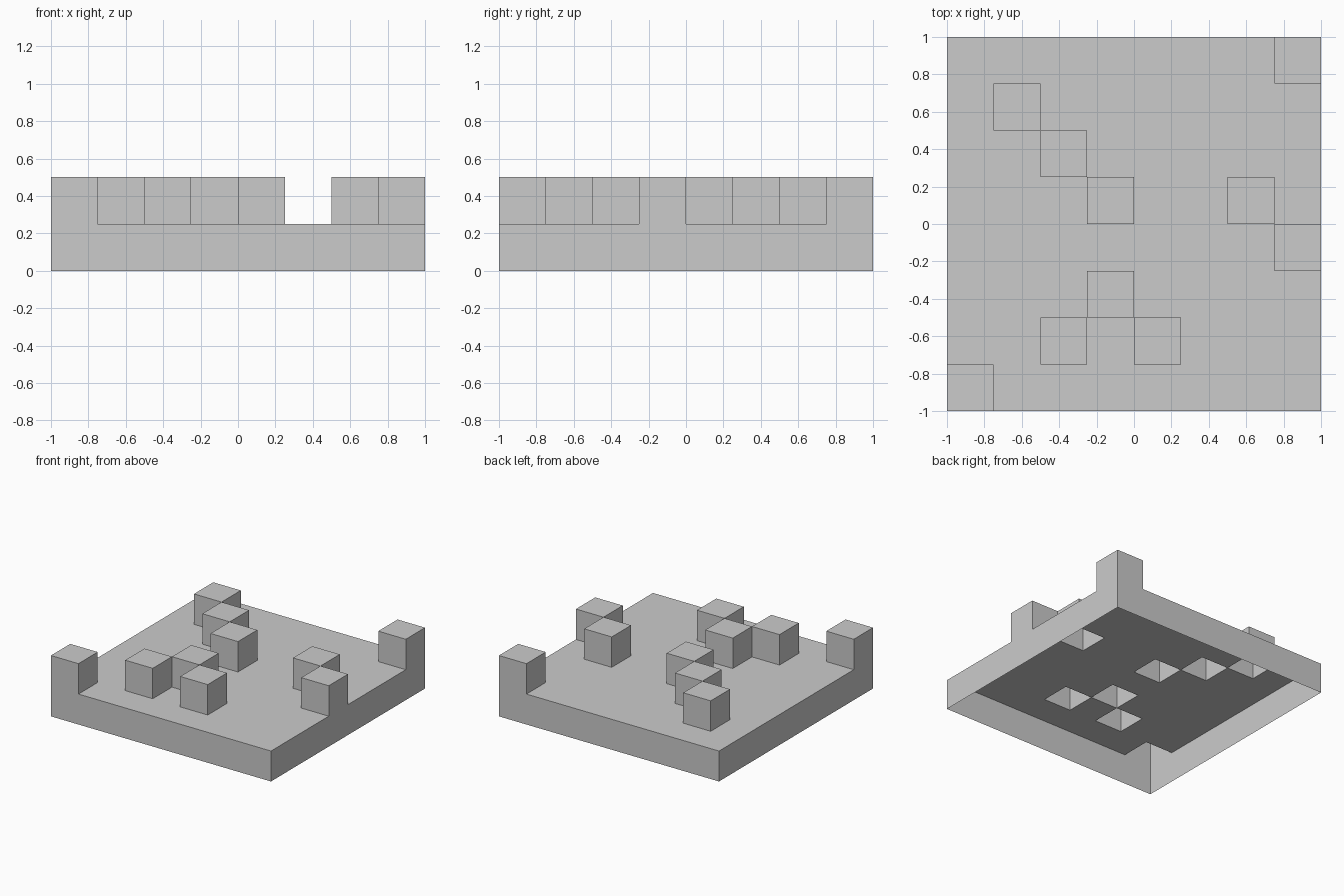
import bpy, bmesh
from math import floor
from mathutils import Matrix, Vector

if "Cube" in bpy.data.objects:
    bpy.data.objects.remove(bpy.data.objects["Cube"])

CELL = 0.25
# raised studs as (column, row) on the 8 x 8 plate
STUDS = {(0, 0), (2, 1), (4, 1), (3, 2), (7, 3), (3, 4), (6, 4), (2, 5), (1, 6), (7, 7)}


def cell(face):
    c = face.calc_center_median()
    return floor((c.x + 1) / CELL), floor((c.y + 1) / CELL)


bm = bmesh.new()

# top plate
bmesh.ops.create_grid(bm, x_segments=8, y_segments=8, size=1,
                      matrix=Matrix.Translation((0, 0, CELL)))
raised = [f for f in bm.faces if cell(f) in STUDS]

# side walls down to the open bottom
rim = [e for e in bm.edges if e.is_boundary]
skirt = bmesh.ops.extrude_edge_only(bm, edges=rim)["geom"]
for v in skirt:
    if isinstance(v, bmesh.types.BMVert):
        v.co.z = 0
bm.normal_update()
for f in bm.faces:
    c = f.calc_center_median()
    if abs(f.normal.z) < 0.5 and f.normal.dot(Vector((c.x, c.y, 0))) < 0:
        f.normal_flip()

# hollow studs, each pushed up from its own cell
tops = bmesh.ops.extrude_discrete_faces(bm, faces=raised)["faces"]
for f in tops:
    bmesh.ops.translate(bm, verts=f.verts[:], vec=(0, 0, CELL))
bmesh.ops.remove_doubles(bm, verts=bm.verts[:], dist=0.0001)
bm.normal_update()

mesh = bpy.data.meshes.new("studded_plate")
bm.to_mesh(mesh)
bm.free()
bpy.context.collection.objects.link(bpy.data.objects.new("studded_plate", mesh))
